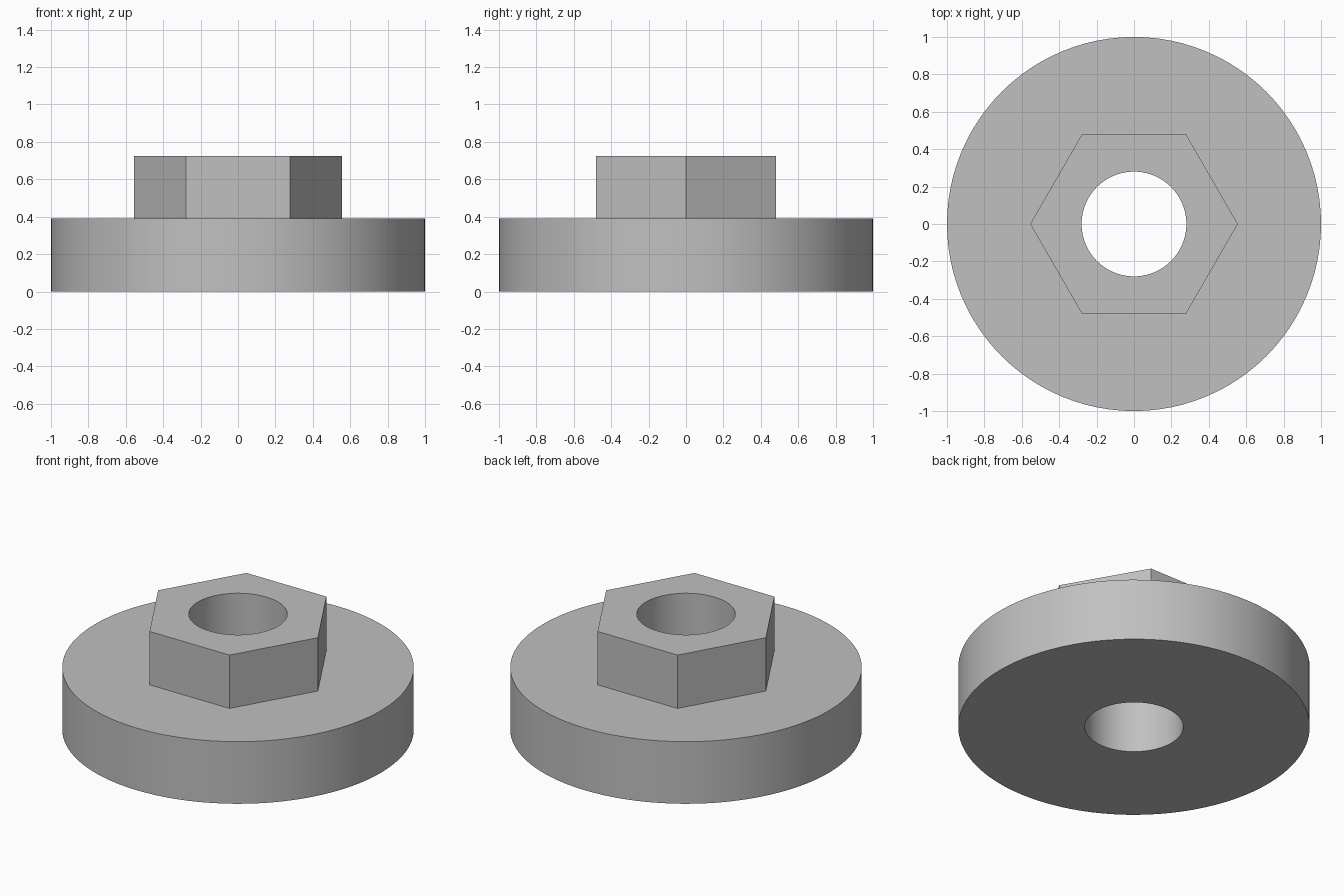
import bpy
import bmesh
from math import cos, sin, pi, radians

if "Cube" in bpy.data.objects:
    bpy.data.objects.remove(bpy.data.objects["Cube"])

SEGMENTS = 96            # multiple of 6, so the hexagon corners are exact
BORE_R, HEX_R, FLANGE_R = 0.28, 0.555, 1.0
FLANGE_H, TOTAL_H = 0.39, 0.725


def circle(radius):
    return lambda angle: radius


def hexagon(radius):
    apothem = radius * cos(pi / 6)
    return lambda angle: apothem / cos(angle % (pi / 3) - pi / 6)


def add_ring(bm, outline, z):
    ring = []
    for i in range(SEGMENTS):
        a = 2 * pi * i / SEGMENTS
        r = outline(a)
        ring.append(bm.verts.new((r * cos(a), r * sin(a), z)))
    return ring


# Plain grey metal
metal = bpy.data.materials.new("grey_metal")
metal.use_nodes = True
grey = (0.53, 0.53, 0.53, 1)
metal.diffuse_color = grey
metal.node_tree.nodes["Principled BSDF"].inputs["Base Color"].default_value = grey

# Closed section swept round the axis: flange, hexagonal head, through bore
section = [
    (circle(BORE_R), 0),
    (circle(FLANGE_R), 0),
    (circle(FLANGE_R), FLANGE_H),
    (hexagon(HEX_R), FLANGE_H),
    (hexagon(HEX_R), TOTAL_H),
    (circle(BORE_R), TOTAL_H),
]
bm = bmesh.new()
rings = [add_ring(bm, outline, z) for outline, z in section]
for k, low in enumerate(rings):
    high = rings[(k + 1) % len(rings)]
    for i in range(SEGMENTS):
        j = (i + 1) % SEGMENTS
        bm.faces.new((low[i], low[j], high[j], high[i]))
bmesh.ops.recalc_face_normals(bm, faces=bm.faces)

mesh = bpy.data.meshes.new("flanged_hex_nut")
bm.to_mesh(mesh)
bm.free()
mesh.materials.append(metal)
nut = bpy.data.objects.new("flanged_hex_nut", mesh)
bpy.context.collection.objects.link(nut)

# Smooth round walls, crisp hexagon and rims
bpy.ops.object.select_all(action="DESELECT")
nut.select_set(True)
bpy.context.view_layer.objects.active = nut
bpy.ops.object.shade_smooth_by_angle(angle=radians(30))
